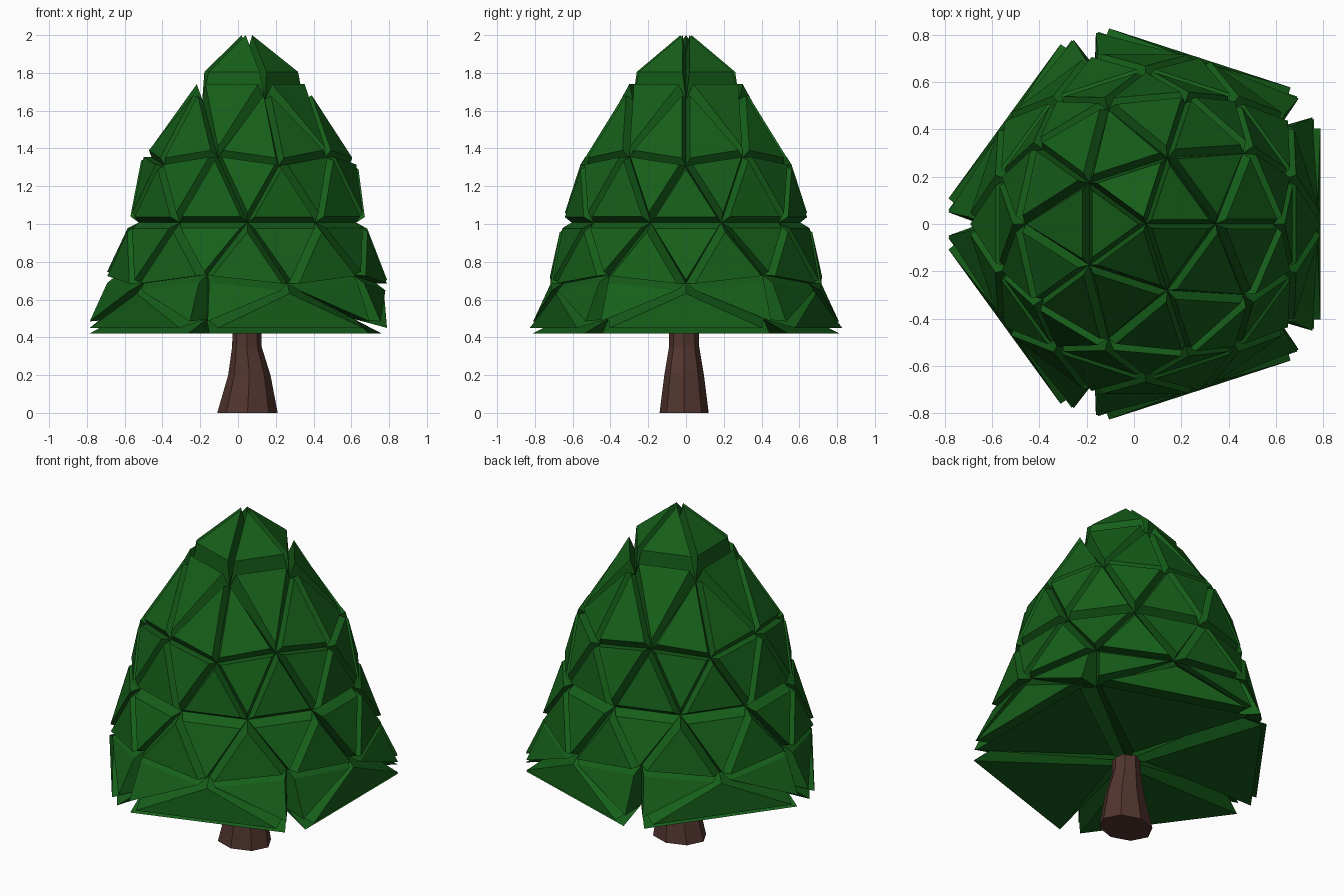
import bpy, bmesh
from math import cos, sin, pi

if "Cube" in bpy.data.objects:
    bpy.data.objects.remove(bpy.data.objects["Cube"])

CX = 0.05          # trunk axis
THICK, SHRINK = 0.08, 0.87


def lerp_table(table, z):
    if z <= table[0][0]:
        return table[0][1]
    for (a, u), (b, v) in zip(table, table[1:]):
        if z <= b:
            return u + (v - u) * (z - a) / (b - a)
    return table[-1][1]


def finish(bm, name, color):
    bmesh.ops.recalc_face_normals(bm, faces=bm.faces)
    me = bpy.data.meshes.new(name)
    bm.to_mesh(me)
    bm.free()
    ob = bpy.data.objects.new(name, me)
    bpy.context.collection.objects.link(ob)
    mat = bpy.data.materials.new(name + "_colour")
    mat.diffuse_color = color
    mat.use_nodes = True
    mat.node_tree.nodes["Principled BSDF"].inputs["Base Color"].default_value = mat.diffuse_color
    me.materials.append(mat)


# Foliage: icosphere with every face raised as a plate, then warped to a tree profile
HEIGHT = [(-0.93, 0.42), (-0.90, 0.45), (-0.87, 0.485), (-0.62, 0.63), (-0.45, 0.73),
          (-0.03, 0.98), (0.03, 1.035), (0.45, 1.31), (0.52, 1.35), (0.62, 1.41),
          (0.87, 1.68), (0.90, 1.74), (0.93, 1.80), (1.062, 2.0)]
WIDTH = [(-0.93, 1.65), (-0.90, 1.5), (-0.87, 1.37), (-0.62, 0.84), (-0.45, 0.77),
         (0.0, 0.605), (0.5, 0.60), (0.87, 0.56), (0.93, 0.53), (1.06, 0.5)]

bm = bmesh.new()
bmesh.ops.create_icosphere(bm, subdivisions=2, radius=1)
plates = bmesh.ops.extrude_discrete_faces(bm, faces=bm.faces[:])["faces"]
for f in plates:
    c = f.calc_center_median()
    n = c.normalized()
    for v in f.verts:
        v.co = c + (v.co - c) * SHRINK + n * THICK
for v in bm.verts:
    x, y, z = v.co
    s = lerp_table(WIDTH, z)
    v.co = (CX + x * s, y * s, lerp_table(HEIGHT, z))
finish(bm, "foliage", (0.008, 0.115, 0.01, 1))

# Trunk: flared eight-sided column
bm = bmesh.new()
rings = []
for z, cx, rx, ry in [(0, 0.05, 0.16, 0.13), (0.2, 0.06, 0.112, 0.105),
                      (0.35, 0.047, 0.078, 0.08), (0.5, 0.047, 0.075, 0.078)]:
    rings.append([bm.verts.new((cx + rx * cos(i * pi / 4), -0.01 + ry * sin(i * pi / 4), z))
                  for i in range(8)])
for a, b in zip(rings, rings[1:]):
    for i in range(8):
        j = (i + 1) % 8
        bm.faces.new((a[i], a[j], b[j], b[i]))
bm.faces.new(rings[0][::-1])
bm.faces.new(rings[-1])
finish(bm, "trunk", (0.085, 0.036, 0.028, 1))
